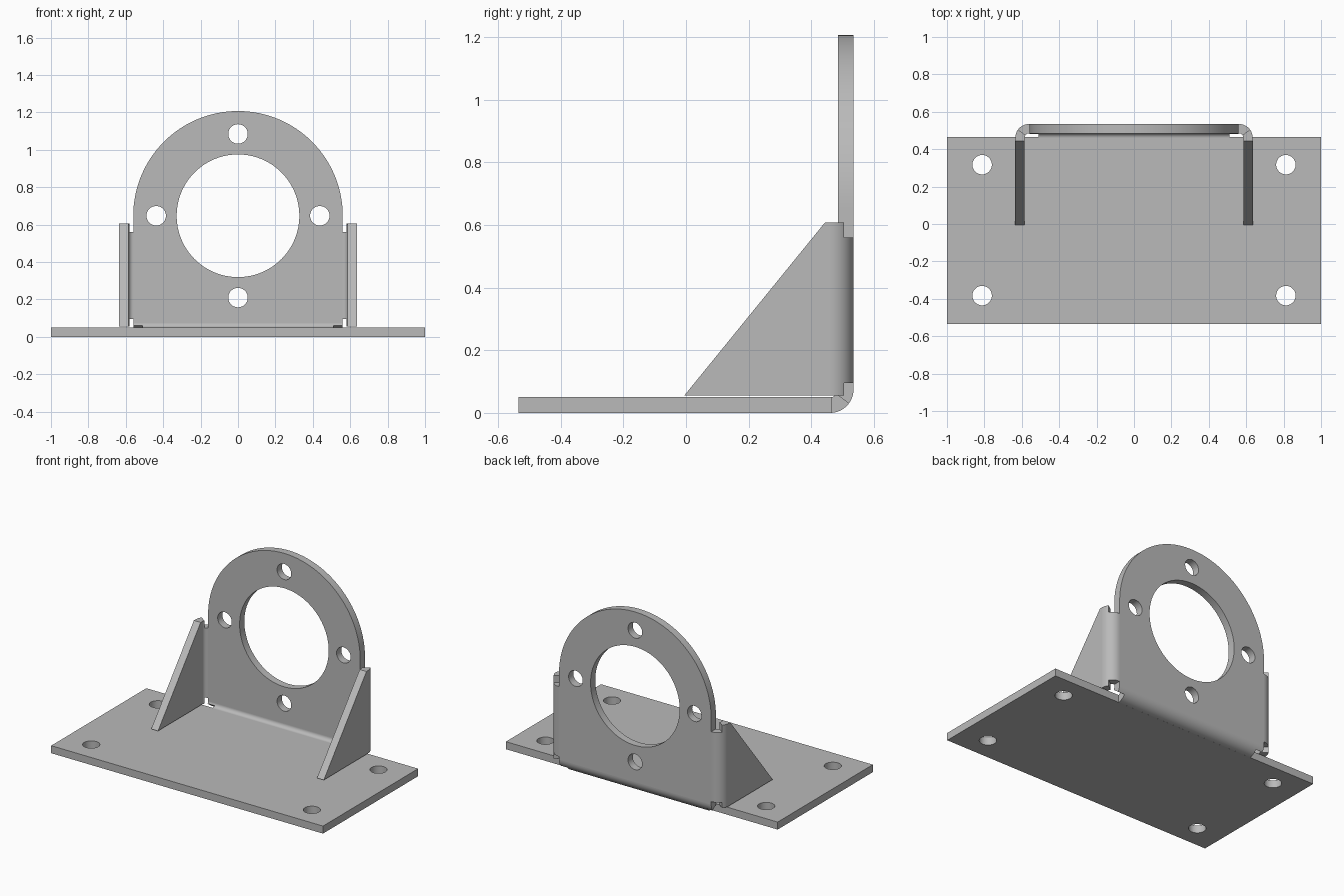
import bpy, bmesh
from math import cos, sin, radians, pi
from mathutils import Matrix

if "Cube" in bpy.data.objects:
    bpy.data.objects.remove(bpy.data.objects["Cube"])

# Material
GREY = (0.49, 0.49, 0.49, 1)
steel = bpy.data.materials.new("grey_steel")
steel.use_nodes = True
steel.diffuse_color = GREY
steel.node_tree.nodes["Principled BSDF"].inputs["Base Color"].default_value = GREY

# Dimensions
T = 0.05                   # sheet thickness
R_IN, R_OUT = 0.025, 0.075 # bend radii
BX, BY, BZ = 0.56, 0.46, 0.075  # bend centre lines
BACK = BY + R_OUT          # rear face of the upright
HUB = 0.647                # height of the large hole
RELIEF = 37                # bend angle kept beside the relief cuts

# Columns map outline u, outline v and the extrusion onto the world axes
AXES = {
    "x": Matrix(((0, 0, 1), (1, 0, 0), (0, 1, 0))),
    "y": Matrix(((1, 0, 0), (0, 0, -1), (0, 1, 0))),
    "z": Matrix.Identity(3),
}


def arc(u, v, r, start, end, steps):
    angles = [radians(start + (end - start) * i / steps) for i in range(steps + 1)]
    return [(u + r * cos(a), v + r * sin(a)) for a in angles]


def circle(u, v, r, steps=48):
    return arc(u, v, r, 0, 360, steps)[:-1]


def sector(u, v, start, end):
    steps = max(4, int((end - start) / 6))
    return arc(u, v, R_OUT, start, end, steps) + arc(u, v, R_IN, end, start, steps)


def sheet(name, axis, low, high, outlines):
    """Extrude a filled outline (later outlines are holes) from low to high."""
    curve = bpy.data.curves.new(name, "CURVE")
    curve.dimensions, curve.fill_mode = "2D", "BOTH"
    curve.extrude = (high - low) / 2
    for points in outlines:
        spline = curve.splines.new("POLY")
        spline.points.add(len(points) - 1)
        for p, (u, v) in zip(spline.points, points):
            p.co = (u, v, 0, 1)
        spline.use_cyclic_u = True
    temp = bpy.data.objects.new(name + "_outline", curve)
    mesh = bpy.data.meshes.new_from_object(temp)
    bpy.data.objects.remove(temp)
    bpy.data.curves.remove(curve)

    mesh.transform(AXES[axis].to_4x4())
    middle = [(low + high) / 2 if a == axis else 0 for a in "xyz"]
    mesh.transform(Matrix.Translation(middle))
    bm = bmesh.new()
    bm.from_mesh(mesh)
    bmesh.ops.remove_doubles(bm, verts=bm.verts, dist=1e-5)
    bmesh.ops.recalc_face_normals(bm, faces=bm.faces)
    bm.to_mesh(mesh)
    bm.free()
    mesh.materials.clear()
    mesh.materials.append(steel)
    obj = bpy.data.objects.new(name, mesh)
    bpy.context.collection.objects.link(obj)
    bpy.ops.object.select_all(action="DESELECT")
    obj.select_set(True)
    bpy.context.view_layer.objects.active = obj
    bpy.ops.object.shade_smooth_by_angle(angle=radians(30))
    return obj


# Base plate with four mounting holes
base = [(-1, -0.535), (1, -0.535), (1, 0.465), (-1, 0.465)]
mounts = [circle(x, y, 0.052) for x in (-0.812, 0.812) for y in (-0.383, 0.317)]
sheet("base_plate", "z", 0, T, [base] + mounts)

# Round-topped upright with the large hole and four bolt holes
upright = [(-BX, BZ), (BX, BZ)] + arc(0, HUB, BX, 0, 180, 64)
bolts = [circle(0.4375 * cos(i * pi / 2), HUB + 0.4375 * sin(i * pi / 2), 0.052)
         for i in range(4)]
sheet("upright_plate", "y", BACK - T, BACK, [upright, circle(0, HUB, 0.328, 96)] + bolts)

# Bend joining base and upright, shortened beside the corner reliefs
sheet("base_bend", "x", -0.51, 0.51, [sector(BY, BZ, -90, 0)])

# Gussets with their bends, one pair
gusset = [(-0.005, 0.056), (BY, 0.056), (BY, 0.607), (0.443, 0.607)]
for side, s in (("left", 1), ("right", -1)):
    def span(a, b):
        return sorted((s * a, s * b))

    def bend(end):
        return sector(BX, BY, 0, end) if s > 0 else sector(-BX, BY, 180 - end, 180)

    sheet(side + "_gusset", "x", *span(BX + R_IN, BX + R_OUT), [gusset])
    sheet(side + "_gusset_bend", "z", 0.095, 0.56, [bend(90)])
    sheet(side + "_upper_relief_lip", "z", 0.56, 0.607, [bend(RELIEF)])
    sheet(side + "_lower_relief_lip", "z", 0.056, 0.095, [bend(RELIEF)])
    sheet(side + "_base_relief_lip", "x", *span(0.51, BX), [sector(BY, BZ, -RELIEF, 0)])
